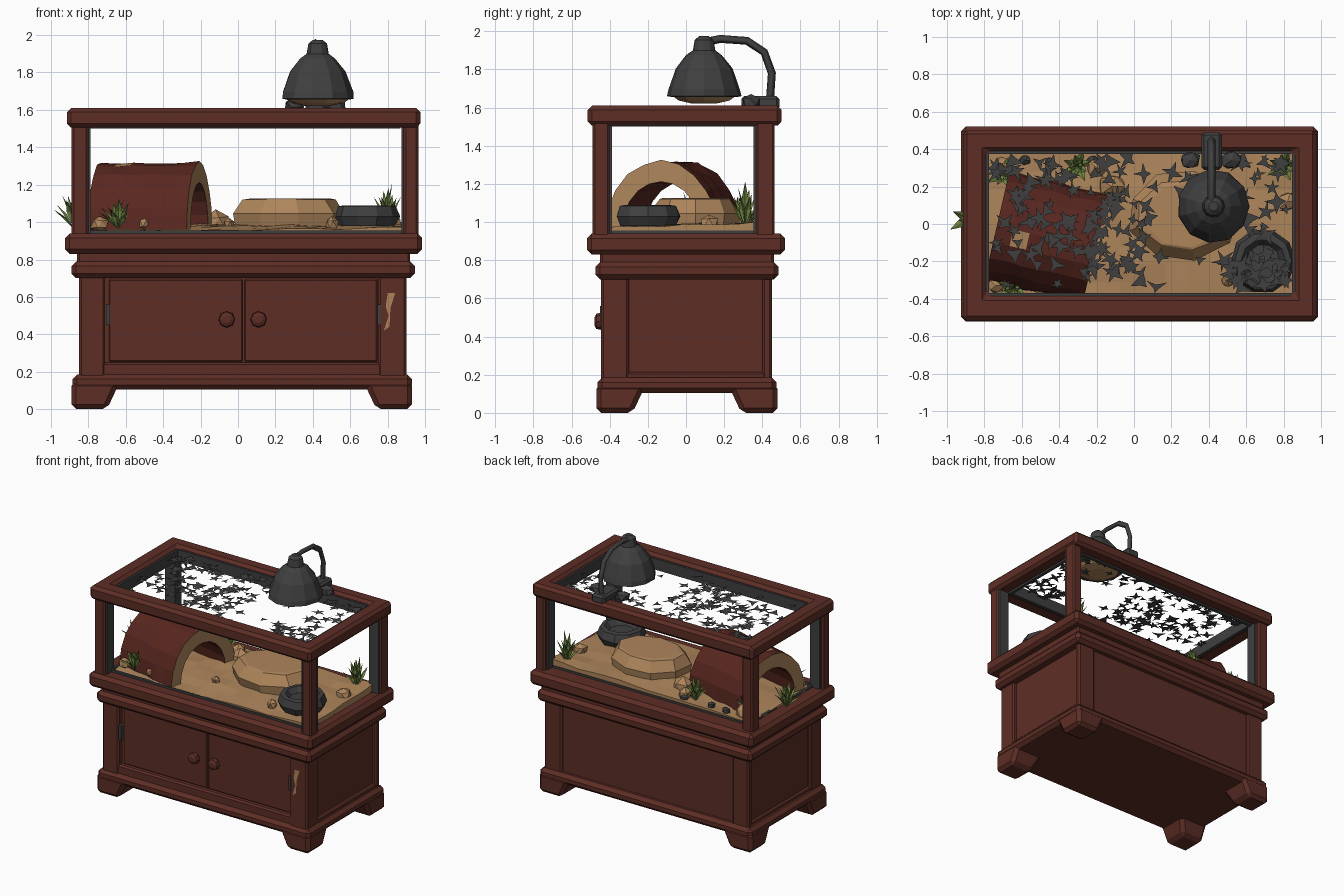
import bpy, bmesh, math, random
from mathutils import Vector, Matrix

random.seed(4)
if "Cube" in bpy.data.objects:
    bpy.data.objects.remove(bpy.data.objects["Cube"])


def material(name, r, g, b):
    m = bpy.data.materials.new(name)
    m.use_nodes = True
    m.diffuse_color = (r, g, b, 1)
    m.node_tree.nodes["Principled BSDF"].inputs["Base Color"].default_value = (r, g, b, 1)
    return m


WOOD = material("red brown wood", 0.11, 0.027, 0.019)
BARK = material("dark bark", 0.10, 0.02, 0.014)
SAND = material("sand tan", 0.42, 0.235, 0.105)
IRON = material("charcoal", 0.05, 0.05, 0.05)
LEAF = material("leaf green", 0.16, 0.24, 0.055)


def finish(name, bm, *mats, bevel=0):
    bmesh.ops.recalc_face_normals(bm, faces=bm.faces)
    me = bpy.data.meshes.new(name)
    bm.to_mesh(me)
    bm.free()
    ob = bpy.data.objects.new(name, me)
    bpy.context.collection.objects.link(ob)
    for m in mats:
        me.materials.append(m)
    if bevel:
        mod = ob.modifiers.new("worn edges", "BEVEL")
        mod.width, mod.segments = bevel, 1
    return ob


def box(name, x, y, z, mat=WOOD, bevel=0.012):
    bm = bmesh.new()
    bmesh.ops.create_cube(bm, size=1)
    for v in bm.verts:
        v.co = [a + (b - a) * (c + 0.5) for c, (a, b) in zip(v.co, (x, y, z))]
    return finish(name, bm, mat, bevel=bevel)


def ring(name, outer, inner, z, mat, bevel=0):
    """Rectangular frame; outer and inner are (x0, x1, y0, y1)."""
    bm = bmesh.new()
    loops = []
    for (x0, x1, y0, y1), h in ((outer, z[0]), (outer, z[1]), (inner, z[1]), (inner, z[0])):
        loops.append([bm.verts.new((a, b, h)) for a, b in ((x0, y0), (x1, y0), (x1, y1), (x0, y1))])
    for i in range(4):
        for j in range(4):
            k, l = (i + 1) % 4, (j + 1) % 4
            bm.faces.new((loops[i][j], loops[i][l], loops[k][l], loops[k][j]))
    return finish(name, bm, mat, bevel=bevel)


def lathe(name, profile, sides, loc, mat, jitter=0, axis="Z"):
    bm = bmesh.new()
    rows = []
    for r, h in profile:
        rows.append([bm.verts.new((r * math.cos(t) * (1 + random.uniform(-jitter, jitter)),
                                   r * math.sin(t) * (1 + random.uniform(-jitter, jitter)), h))
                     for t in (math.tau * i / sides for i in range(sides))])
    for a, b in zip(rows, rows[1:]):
        for i in range(sides):
            j = (i + 1) % sides
            bm.faces.new((a[i], a[j], b[j], b[i]))
    bm.faces.new(rows[0])
    bm.faces.new(rows[-1])
    if axis == "Y":
        bm.transform(Matrix.Rotation(math.pi / 2, 4, "X"))
    bm.transform(Matrix.Translation(loc))
    return finish(name, bm, mat)


def stone(name, loc, size, mat):
    bm = bmesh.new()
    bmesh.ops.create_icosphere(bm, subdivisions=1, radius=1)
    for v in bm.verts:
        v.co = Vector(loc) + Vector([c * s * random.uniform(0.75, 1.15) for c, s in zip(v.co, size)])
    return finish(name, bm, mat)


# Cabinet: core, corner stiles, rails, mouldings
box("cabinet_core", (-0.83, 0.87), (-0.40, 0.43), (0.11, 0.72))
for side, x0, x1 in (("right", -0.85, -0.71), ("left", 0.75, 0.90)):
    box(side + "_front_stile", (x0, x1), (-0.445, -0.30), (0.15, 0.72))
    box(side + "_back_stile", (x0, x1), (0.40, 0.45), (0.15, 0.72))
    a, b = (-0.845, -0.80) if x0 < 0 else (0.85, 0.895)
    box(side + "_bottom_rail", (a, b), (-0.4, 0.44), (0.15, 0.215))
box("front_bottom_rail", (-0.75, 0.8), (-0.44, -0.38), (0.15, 0.25))
box("plinth", (-0.885, 0.93), (-0.465, 0.475), (0.105, 0.185), bevel=0.025)
box("cornice", (-0.89, 0.945), (-0.475, 0.485), (0.70, 0.79), bevel=0.025)
box("neck", (-0.86, 0.92), (-0.45, 0.46), (0.76, 0.85))
box("tank_base", (-0.925, 0.985), (-0.52, 0.52), (0.83, 0.94), bevel=0.025)

# Feet: blocks whose inner sides taper downwards
for sx, fx in ((-1, -0.89), (1, 0.93)):
    for sy, fy in ((-1, -0.47), (1, 0.48)):
        bm = bmesh.new()
        bmesh.ops.create_cube(bm, size=1)
        for v in bm.verts:
            reach = 0.26 if v.co.z > 0 else 0.19
            inner_x, inner_y = v.co.x * sx < 0, v.co.y * sy < 0
            v.co = (fx - sx * reach * inner_x, fy - sy * reach * inner_y, 0.15 if v.co.z > 0 else 0)
        finish("foot", bm, WOOD, bevel=0.025)

# Doors, knobs, hinges and the worn chip
box("right_door", (-0.69, 0.025), (-0.415, -0.38), (0.255, 0.695), bevel=0.006)
box("left_door", (0.035, 0.745), (-0.415, -0.38), (0.255, 0.695), bevel=0.006)
for x in (-0.06, 0.11):
    lathe("knob", [(0.02, 0), (0.02, 0.02), (0.045, 0.035), (0.04, 0.06), (0.02, 0.07)],
          8, (x, -0.41, 0.48), WOOD, axis="Y")
for x in (-0.695, 0.755):
    box("hinge", (x - 0.01, x + 0.01), (-0.45, -0.40), (0.45, 0.56), IRON, 0)
bm = bmesh.new()
bm.faces.new([bm.verts.new((x, -0.449, z)) for x, z in
              ((0.78, 0.42), (0.81, 0.44), (0.815, 0.54), (0.84, 0.62), (0.80, 0.62), (0.79, 0.55), (0.805, 0.5))])
finish("worn_chip", bm, SAND)

# Tank frame with dark lining
for x0, x1, sx in ((-0.89, -0.80, 1), (0.885, 0.965, -1)):
    for y0, y1, sy in ((-0.49, -0.40, 1), (0.365, 0.465, -1)):
        box("tank_post", (x0, x1), (y0, y1), (0.92, 1.53))
        ix, iy = (x1, y1) if sx > 0 else (x0, y1)
        iy = y1 if sy > 0 else y0
        box("post_lining", sorted((ix - sx * 0.07, ix + sx * 0.012)),
            sorted((iy - sy * 0.07, iy + sy * 0.012)), (0.94, 1.52), IRON, 0)
ring("tank_top_frame", (-0.915, 0.975, -0.515, 0.50), (-0.79, 0.86, -0.385, 0.39), (1.505, 1.61), WOOD, 0.022)
ring("top_lining", (-0.80, 0.87, -0.395, 0.40), (-0.775, 0.845, -0.37, 0.375), (1.50, 1.585), IRON)
ring("bottom_lining", (-0.81, 0.90, -0.42, 0.385), (-0.79, 0.88, -0.40, 0.365), (0.93, 0.955), IRON)

# Torn screen lid: jagged scraps, sparse in the middle
bm = bmesh.new()
count = 0
while count < 170:
    x, y = random.uniform(-0.74, 0.82), random.uniform(-0.34, 0.35)
    chance = 0.85 if x < 0.08 else 0.12 if x < 0.5 else 0.6
    if x < -0.3 and y < -0.2:
        chance = 0.3
    if random.random() > chance:
        continue
    count += 1
    size, turn, n = random.uniform(0.03, 0.062), random.random() * math.tau, random.choice((3, 4, 5))
    pts = []
    for i in range(2 * n):
        r = size * (random.uniform(0.8, 1.3) if i % 2 else random.uniform(0.25, 0.5))
        a = turn + math.pi * i / n
        pts.append(bm.verts.new((max(-0.78, min(0.85, x + r * math.cos(a))),
                                 max(-0.37, min(0.38, y + r * math.sin(a))), 1.55 + count * 0.0001)))
    hub = bm.verts.new((x, y, 1.55 + count * 0.0001))
    for i in range(2 * n):
        bm.faces.new((hub, pts[i], pts[(i + 1) % (2 * n)]))
finish("torn_screen", bm, IRON)

# Uneven sand bed with a skirt
bm = bmesh.new()
bmesh.ops.create_grid(bm, x_segments=14, y_segments=8, size=1)
for v in bm.verts:
    x, y = v.co.x, v.co.y
    z = 0.965 + 0.015 * x + 0.012 * y + random.uniform(-0.006, 0.012) + 0.02 * max(0, 1 - x * x - y * y)
    v.co = (0.045 + x * 0.855, -0.015 + y * 0.395, z)
rim = [e for e in bm.edges if e.is_boundary]
for v in [g for g in bmesh.ops.extrude_edge_only(bm, edges=rim)["geom"] if isinstance(g, bmesh.types.BMVert)]:
    v.co.z = 0.93
finish("sand_bed", bm, SAND)

# Hollow half log: rough bark, pale ends and chips
bm = bmesh.new()
steps, rings = 10, 6
rows = []
for k in range(rings + 1):
    row = []
    for ri, rough in ((1, 0.03), (0.70, 0)):
        row.append([bm.verts.new((-0.27 + 0.54 * k / rings,
                                  -0.30 * ri * math.cos(math.pi * i / steps) * random.uniform(1 - rough, 1 + rough),
                                  0.36 * ri * math.sin(math.pi * i / steps) * random.uniform(1 - rough, 1 + rough)))
                    for i in range(steps + 1)])
    rows.append(row)
for k in range(rings):
    for side in (0, 1):
        a, b = rows[k][side], rows[k + 1][side]
        for i in range(steps):
            f = bm.faces.new((a[i], a[i + 1], b[i + 1], b[i]))
            f.material_index = int(side == 0 and random.random() < 0.07)
for row in (rows[0], rows[-1]):
    for i in range(steps):
        bm.faces.new((row[0][i], row[0][i + 1], row[1][i + 1], row[1][i])).material_index = 1
bm.transform(Matrix.Translation((-0.47, -0.07, 0.96)) @ Matrix.Rotation(math.radians(-13), 4, "Z"))
finish("hollow_log", bm, BARK, SAND)

# Basking slab, bowl and pebbles
slab = lathe("basking_slab", [(0.30, 0), (0.31, 0.07), (0.25, 0.145), (0.22, 0.15)], 9, (0, 0, 0), SAND, 0.06)
slab.scale.y, slab.location = 0.78, (0.27, 0.05, 0.975)
lathe("water_bowl", [(0.15, 0), (0.175, 0.05), (0.155, 0.105), (0.12, 0.11), (0.09, 0.07)],
      10, (0.69, -0.20, 0.98), IRON, 0.03)
for x, y, s in ((-0.74, -0.33, 0.05), (-0.5, -0.35, 0.035), (-0.12, 0.2, 0.08), (-0.2, 0.3, 0.06),
                (-0.7, 0.3, 0.06), (0.5, -0.3, 0.04), (0.82, 0.12, 0.06), (-0.05, -0.2, 0.035)):
    stone("sand_rock", (x, y, 0.99), (s, s, s), SAND)
for x, y in ((-0.45, 0.33), (-0.22, 0.34), (-0.58, 0.34)):
    stone("dark_pebble", (x, y, 0.98), (0.035, 0.03, 0.03), IRON)

# Plants: fans of folded pointed blades
for px, py, height, spread in ((-0.64, -0.345, 0.17, 0.12), (-0.88, 0.03, 0.21, 0.12),
                               (-0.3, 0.31, 0.19, 0.1), (0.8, 0.31, 0.25, 0.1), (-0.7, 0.27, 0.16, 0.1)):
    bm = bmesh.new()
    for i in range(13):
        a = i * 2.4
        lean = spread * (0.25 + 0.75 * i / 12)
        out = Vector((math.cos(a), math.sin(a), 0))
        across = Vector((-out.y, out.x, 0)) * 0.02
        up = Vector((0, 0, height * random.uniform(0.75, 1) * (1.05 - 0.45 * i / 12)))
        base = Vector((px, py, 0.965))
        mid, tip = base + out * lean * 0.5 + up * 0.6, base + out * lean + up
        vs = [bm.verts.new(p) for p in (base, mid - across, tip, mid + across, mid - out * 0.012)]
        for j in range(4):
            bm.faces.new((vs[j], vs[(j + 1) % 4], vs[4]))
    finish("plant", bm, LEAF)

# Heat lamp: shade, bulb, arm and clamp
lathe("lamp_shade", [(0.17, 0.02), (0.195, 0.025), (0.19, 0.06), (0.15, 0.17), (0.095, 0.24), (0.06, 0.265),
                     (0.05, 0.32), (0.025, 0.34)], 11, (0.425, 0.095, 1.635), IRON, 0.02)
lathe("lamp_bulb", [(0.07, 0), (0.14, 0.015), (0.175, 0.04)], 10, (0.425, 0.095, 1.622), SAND)
curve = bpy.data.curves.new("lamp_arm", "CURVE")
curve.dimensions, curve.bevel_depth, curve.bevel_resolution = "3D", 0.021, 0
path = ((0.08, 1.94), (0.18, 1.96), (0.32, 1.95), (0.41, 1.89), (0.45, 1.78), (0.44, 1.64))
spline = curve.splines.new("POLY")
spline.points.add(len(path) - 1)
for p, (y, z) in zip(spline.points, path):
    p.co = (0.415, y, z, 1)
curve.use_fill_caps = True
curve.materials.append(IRON)
bpy.context.collection.objects.link(bpy.data.objects.new("lamp_arm", curve))
box("clamp_body", (0.36, 0.47), (0.29, 0.49), (1.59, 1.66), IRON, 0.015)
for x in (0.30, 0.52):
    stone("clamp_grip", (x, 0.34, 1.63), (0.065, 0.055, 0.04), IRON)
